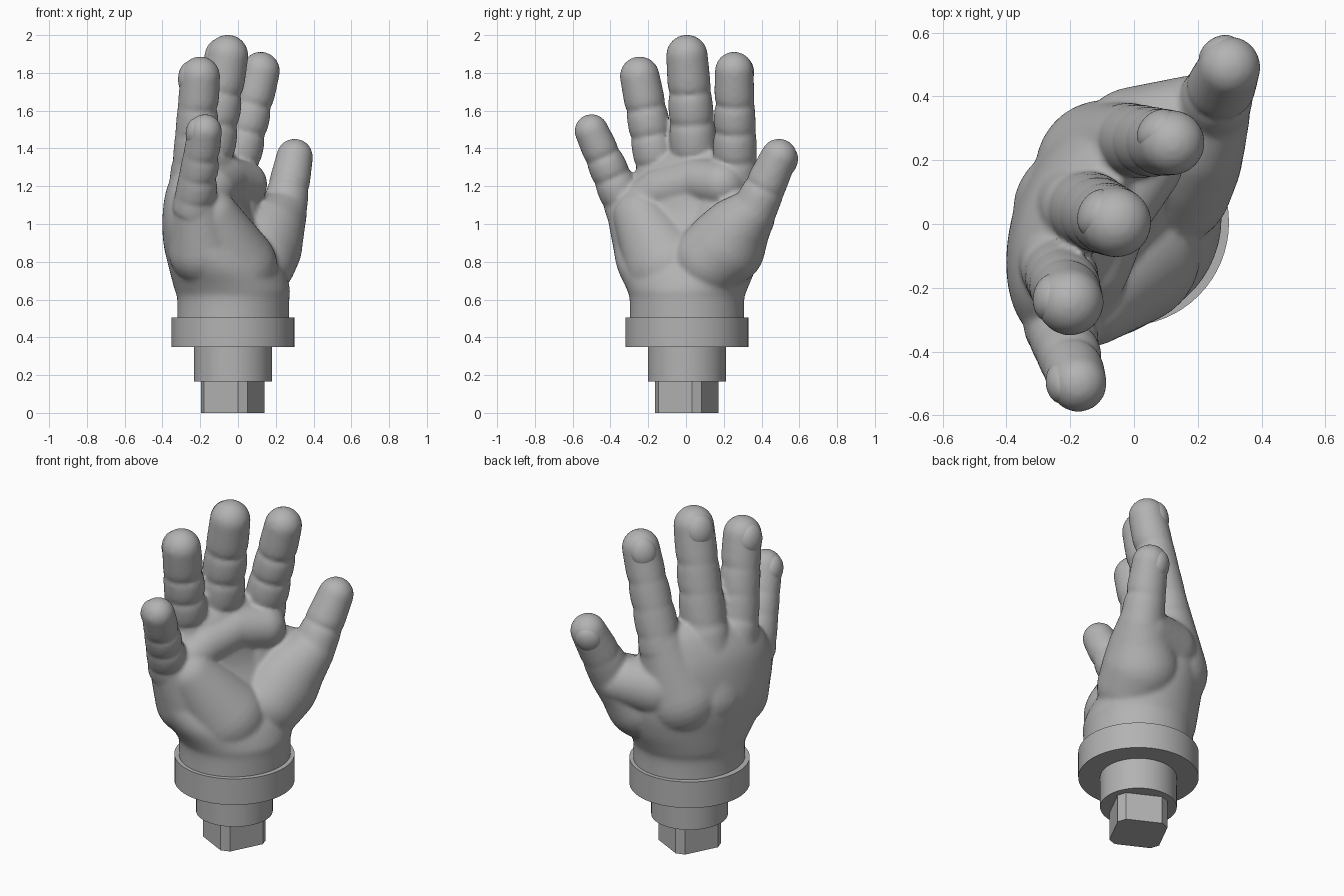
import bpy
import bmesh
import math
from mathutils import Vector, Matrix

if "Cube" in bpy.data.objects:
    bpy.data.objects.remove(bpy.data.objects["Cube"])

GREY = (0.45, 0.45, 0.45, 1)
mat = bpy.data.materials.new("plain grey")
mat.use_nodes = True
mat.diffuse_color = GREY
mat.node_tree.nodes["Principled BSDF"].inputs["Base Color"].default_value = GREY

AXIS = Vector((-0.027, 0.005, 0))
TURN = Matrix.Rotation(math.radians(-23), 3, 'Z')


def make_object(name, bm):
    bmesh.ops.recalc_face_normals(bm, faces=bm.faces)
    mesh = bpy.data.meshes.new(name)
    bm.to_mesh(mesh)
    bm.free()
    mesh.materials.append(mat)
    obj = bpy.data.objects.new(name, mesh)
    bpy.context.collection.objects.link(obj)
    return obj


def skin_rings(bm, rings):
    """Join equal rings of points into a closed tube."""
    loops = [[bm.verts.new(p) for p in ring] for ring in rings]
    for a, b in zip(loops, loops[1:]):
        n = len(a)
        for i in range(n):
            bm.faces.new((a[i], a[(i + 1) % n], b[(i + 1) % n], b[i]))
    bm.faces.new(loops[0][::-1])
    bm.faces.new(loops[-1])


def circle(n):
    return [2 * math.pi * i / n for i in range(n)]


def smooth_sections(rows, steps=5):
    """Fill in rows between the given ones along a smooth curve."""
    rows = [Vector(r) for r in rows]
    out = []
    for i in range(len(rows) - 1):
        b, c = rows[i], rows[i + 1]
        a, d = rows[max(i - 1, 0)], rows[min(i + 2, len(rows) - 1)]
        for s in range(steps):
            t = s / steps
            out.append(b + (c - a) * (t / 2) + (a * 2 - b * 5 + c * 4 - d) * (t * t / 2)
                       + (b * 3 - a - c * 3 + d) * (t ** 3 / 2))
    return out + [rows[-1]]


def chain(bm, points, steps=9):
    """Rounded mound: tapered capsules joining (x, y, z, radius) points."""
    for (*p, ra), (*q, rb) in zip(points, points[1:]):
        p, q = Vector(p), Vector(q)
        along = q - p
        frame = along.to_track_quat('Z', 'Y')
        lean = math.asin((ra - rb) / along.length)
        profile = []
        for i in range(steps + 1):
            a = -1.5 + (lean + 1.5) * i / steps
            profile.append((ra * math.sin(a), ra * math.cos(a)))
        for i in range(steps + 1):
            a = lean + (1.5 - lean) * i / steps
            profile.append((along.length + rb * math.sin(a), rb * math.cos(a)))
        skin_rings(bm, [[p + frame @ Vector((r * math.cos(a), r * math.sin(a), h))
                         for a in circle(32)] for h, r in profile])


def finger(bm, base, tip, r0, r1, facing, creases):
    """Tapered finger, pinched at the joints on its palm side, with a round tip."""
    base, tip, back = Vector(base), Vector(tip), Vector(facing).normalized()
    along = tip - base
    frame = along.to_track_quat('Z', 'Y')
    rings = []
    for i in range(73):
        if i <= 60:
            t = i / 60
            h, r = t * along.length, r0 + (r1 - r0) * t
            pinch = sum(0.011 * math.exp(-((t - c) / 0.025) ** 2)
                        + 0.005 * math.exp(-((t - c) / 0.08) ** 2) for c in creases)
        else:
            a = math.pi / 2 * (i - 60) / 12.5
            h, r, pinch = along.length + r1 * math.sin(a), r1 * math.cos(a), 0
        ring = []
        for a in circle(32):
            d = frame @ Vector((math.cos(a), math.sin(a), 0))
            weight = 0.55 - 0.45 * d.dot(back)
            ring.append(base + frame @ Vector((0, 0, h)) + d * (r - pinch * weight))
        rings.append(ring)
    skin_rings(bm, rings)


def nail(name, base, tip, r, facing):
    """Domed oval plate on the back of a fingertip."""
    along = (Vector(tip) - Vector(base)).normalized()
    out = Vector(facing)
    out = (out - along * out.dot(along)).normalized()
    side = along.cross(out)
    rot = Matrix((side, along, out)).transposed().to_4x4()
    centre = Vector(tip) - along * r * 0.15 + out * r * 0.58
    size = Matrix.Diagonal((r * 0.72, r * 0.85, r * 0.53, 1))
    bm = bmesh.new()
    bmesh.ops.create_uvsphere(bm, u_segments=32, v_segments=20, radius=1,
                              matrix=Matrix.Translation(centre) @ rot @ size)
    for f in bm.faces:
        f.smooth = True
    make_object(name, bm)


# Hand body: turned half-ellipses, (z, x, y, back depth, palm depth, half width)
bm = bmesh.new()
SECTIONS = [
    (0.45, -0.025, 0.005, 0.295, 0.295, 0.305),
    (0.60, -0.025, 0.005, 0.295, 0.295, 0.305),
    (0.66, -0.03, 0.005, 0.305, 0.30, 0.325),
    (0.77, -0.045, 0.0, 0.31, 0.27, 0.38),
    (0.90, -0.08, 0.0, 0.295, 0.21, 0.41),
    (1.05, -0.12, 0.0, 0.25, 0.165, 0.405),
    (1.20, -0.14, 0.0, 0.205, 0.15, 0.35),
    (1.32, -0.14, 0.03, 0.13, 0.12, 0.27),
    (1.38, -0.12, 0.05, 0.07, 0.06, 0.18),
]
rings = []
for z, x, y, back, front, wide in [tuple(s) for s in smooth_sections(SECTIONS)]:
    ring = []
    for a in circle(56):
        c = math.cos(a)
        p = Vector((c * (front if c > 0 else back), math.sin(a) * wide, 0))
        ring.append(TURN @ p + Vector((x, y, z)))
    rings.append(ring)
skin_rings(bm, rings)

# Palm mounds: little-finger side, thumb side, pads under the fingers
chain(bm, [(-0.02, -0.09, 0.77, 0.23), (-0.14, -0.24, 1.04, 0.145)])
chain(bm, [(0.11, 0.13, 0.81, 0.20), (0.13, 0.21, 0.88, 0.21),
           (0.17, 0.26, 0.96, 0.18), (0.24, 0.35, 1.06, 0.125)])
chain(bm, [(-0.19, -0.27, 1.09, 0.11), (-0.13, -0.13, 1.18, 0.12),
           (-0.06, 0.05, 1.23, 0.12), (0.03, 0.19, 1.21, 0.125)])
# Web between thumb and first finger
chain(bm, [(0.0, 0.26, 1.02, 0.17), (0.20, 0.345, 1.03, 0.125)])
# Knuckle ridges running from each finger into the back of the hand
chain(bm, [(-0.23, -0.32, 1.12, 0.11), (-0.18, -0.19, 0.86, 0.19)])
chain(bm, [(-0.237, -0.135, 1.28, 0.12), (-0.19, -0.06, 0.95, 0.20)])
chain(bm, [(-0.165, 0.05, 1.30, 0.128), (-0.17, 0.04, 0.95, 0.21)])
chain(bm, [(-0.02, 0.255, 1.28, 0.12), (-0.09, 0.17, 0.95, 0.22)])

# Fingers: base, tip centre, base radius, tip radius, nail direction
FINGERS = {
    "index": ((-0.02, 0.26, 1.25), (0.12, 0.255, 1.81), 0.122, 0.102, (-0.72, 0.65, 0)),
    "middle": ((-0.16, 0.05, 1.27), (-0.055, 0.005, 1.892), 0.13, 0.11, (-0.9, 0.42, 0)),
    "ring": ((-0.235, -0.14, 1.24), (-0.20, -0.245, 1.782), 0.12, 0.105, (-0.97, 0.2, 0)),
    "little": ((-0.235, -0.31, 1.07), (-0.175, -0.50, 1.492), 0.115, 0.09, (-1, 0, 0)),
    "thumb": ((0.24, 0.35, 1.05), (0.30, 0.492, 1.355), 0.122, 0.097, (-0.42, 0.9, 0)),
}
for name, (base, tip, r0, r1, facing) in FINGERS.items():
    creases = (0.48,) if name == "thumb" else (0.16, 0.43, 0.69)
    finger(bm, base, tip, r0, r1, facing, creases)
    nail(name + "_nail", base, tip, r1, facing)

# Fuse everything into one smooth skin
hand = make_object("hand", bm)
remesh = hand.modifiers.new("fuse", 'REMESH')
remesh.mode = 'VOXEL'
remesh.voxel_size = 0.012
remesh.use_smooth_shade = True
soften = hand.modifiers.new("soften", 'SMOOTH')
soften.factor = 0.5
soften.iterations = 8


# Mount below the wrist
def disc(name, radius, z0, z1):
    bm = bmesh.new()
    skin_rings(bm, [[AXIS + Vector((radius * math.cos(a), radius * math.sin(a), z))
                     for a in circle(64)] for z in (z0, z1)])
    obj = make_object(name, bm)
    for poly in obj.data.polygons:
        poly.use_smooth = len(poly.vertices) == 4
    obj.data.set_sharp_from_angle(angle=math.radians(30))


disc("wrist_collar", 0.325, 0.35, 0.505)
disc("mount_neck", 0.207, 0.165, 0.36)

# Square peg with cut corners
bm = bmesh.new()
corners = []
for k in range(4):
    q = Matrix.Rotation(math.radians(90 * k - 27), 3, 'Z')
    corners += [q @ Vector((0.138, -0.1, 0)), q @ Vector((0.138, 0.1, 0))]
skin_rings(bm, [[AXIS + c + Vector((0, 0, z)) for c in corners] for z in (0, 0.17)])
make_object("mount_peg", bm)
